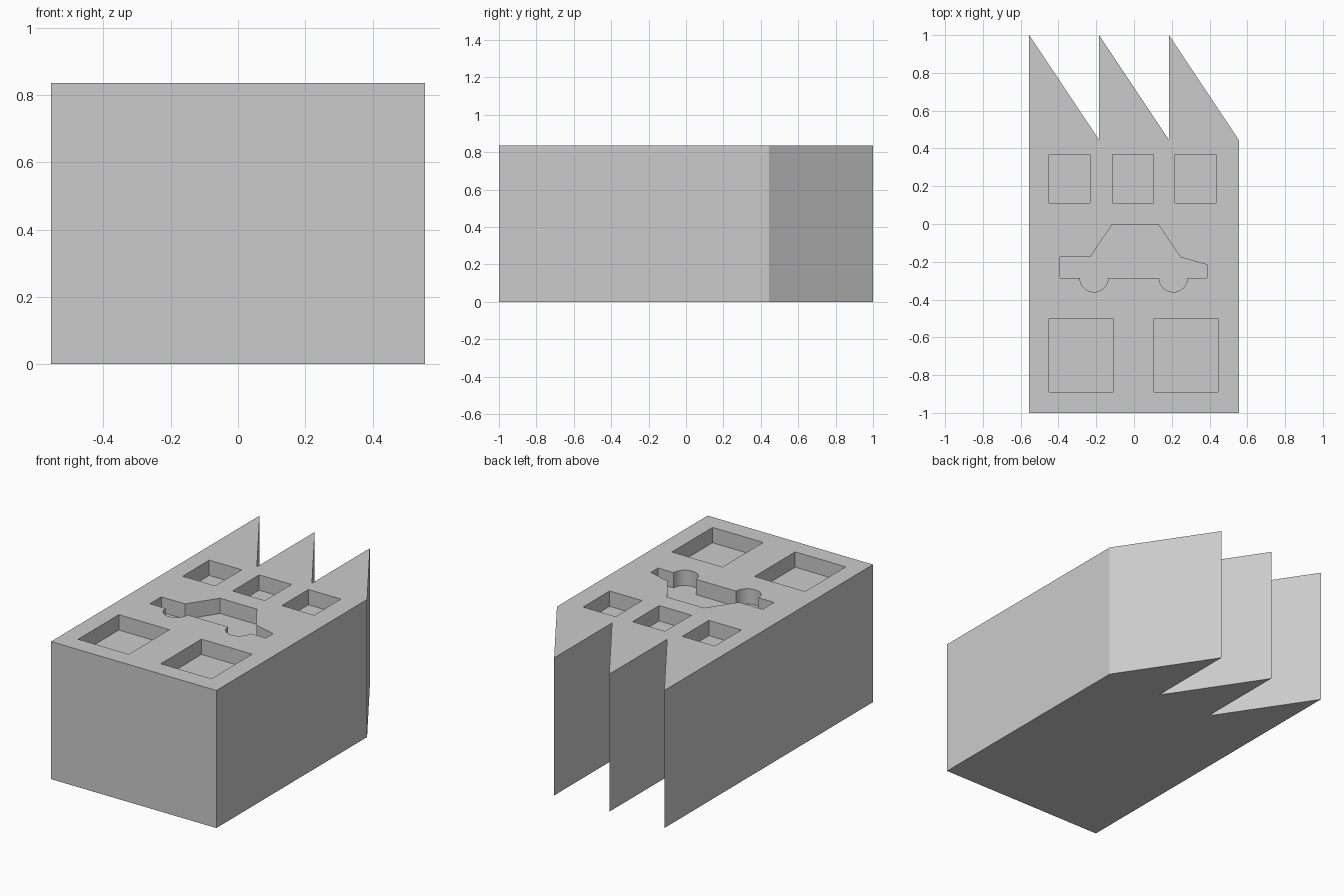
import bpy, bmesh, math

cube = bpy.data.objects.get("Cube")
if cube:
    bpy.data.objects.remove(cube, do_unlink=True)

HEIGHT, DEPTH = 0.835, 0.093
HALF_W, VALLEY_Y = 0.555, 0.445

grey = bpy.data.materials.new("plain_grey")
grey.use_nodes = True
grey.diffuse_color = (0.6, 0.6, 0.6, 1)
grey.node_tree.nodes["Principled BSDF"].inputs["Base Color"].default_value = (0.6, 0.6, 0.6, 1)


def prism(name, outline, z0, z1):
    """Extrude a flat outline from z0 up to z1."""
    bm = bmesh.new()
    face = bm.faces.new([bm.verts.new((x, y, z0)) for x, y in outline])
    ext = bmesh.ops.extrude_face_region(bm, geom=[face])
    top = [v for v in ext["geom"] if isinstance(v, bmesh.types.BMVert)]
    bmesh.ops.translate(bm, verts=top, vec=(0, 0, z1 - z0))
    bmesh.ops.recalc_face_normals(bm, faces=bm.faces)
    mesh = bpy.data.meshes.new(name)
    bm.to_mesh(mesh)
    bm.free()
    mesh.materials.append(grey)
    obj = bpy.data.objects.new(name, mesh)
    bpy.context.collection.objects.link(obj)
    return obj


def rectangle(x0, x1, y0, y1):
    return [(x0, y0), (x1, y0), (x1, y1), (x0, y1)]


# Block with three sawtooth roofs along the back
step = 2 * HALF_W / 3
outline = [(-HALF_W, -1), (HALF_W, -1), (HALF_W, VALLEY_Y)]
for i in (2, 1, 0):
    x = -HALF_W + i * step
    outline.append((x, 1))
    if i:
        outline.append((x, VALLEY_Y))
block = prism("factory_block", outline, 0, HEIGHT)

# Pocket outlines: two large doors and three windows
pockets = {
    "left_door": rectangle(0.105, 0.445, -0.89, -0.5),
    "right_door": rectangle(-0.45, -0.11, -0.89, -0.5),
    "right_window": rectangle(-0.45, -0.232, 0.112, 0.367),
    "middle_window": rectangle(-0.115, 0.102, 0.112, 0.367),
    "left_window": rectangle(0.216, 0.434, 0.112, 0.367),
}

# Car silhouette with half-round wheels along its base
car = [(0.387, -0.285), (0.387, -0.216), (0.246, -0.176), (0.13, -0.005),
       (-0.117, -0.005), (-0.233, -0.176), (-0.392, -0.176), (-0.392, -0.285)]
for cx in (-0.212, 0.208):
    for k in range(17):
        a = math.pi * (1 + k / 16)
        car.append((cx + 0.075 * math.cos(a), -0.285 + 0.075 * math.sin(a)))
pockets["car"] = car

# Sink every pocket into the top face
cutters = []
for name, shape in pockets.items():
    cutter = prism(name + "_cutter", shape, HEIGHT - DEPTH, HEIGHT + 0.1)
    cutter.hide_render = True
    mod = block.modifiers.new(name, 'BOOLEAN')
    mod.operation = 'DIFFERENCE'
    mod.solver = 'EXACT'
    mod.object = cutter
    cutters.append(cutter)

# Bake the cuts, then drop the cutters
bpy.context.view_layer.update()
graph = bpy.context.evaluated_depsgraph_get()
baked = bpy.data.meshes.new_from_object(block.evaluated_get(graph))
block.modifiers.clear()
block.data = baked
for cutter in cutters:
    bpy.data.objects.remove(cutter, do_unlink=True)
